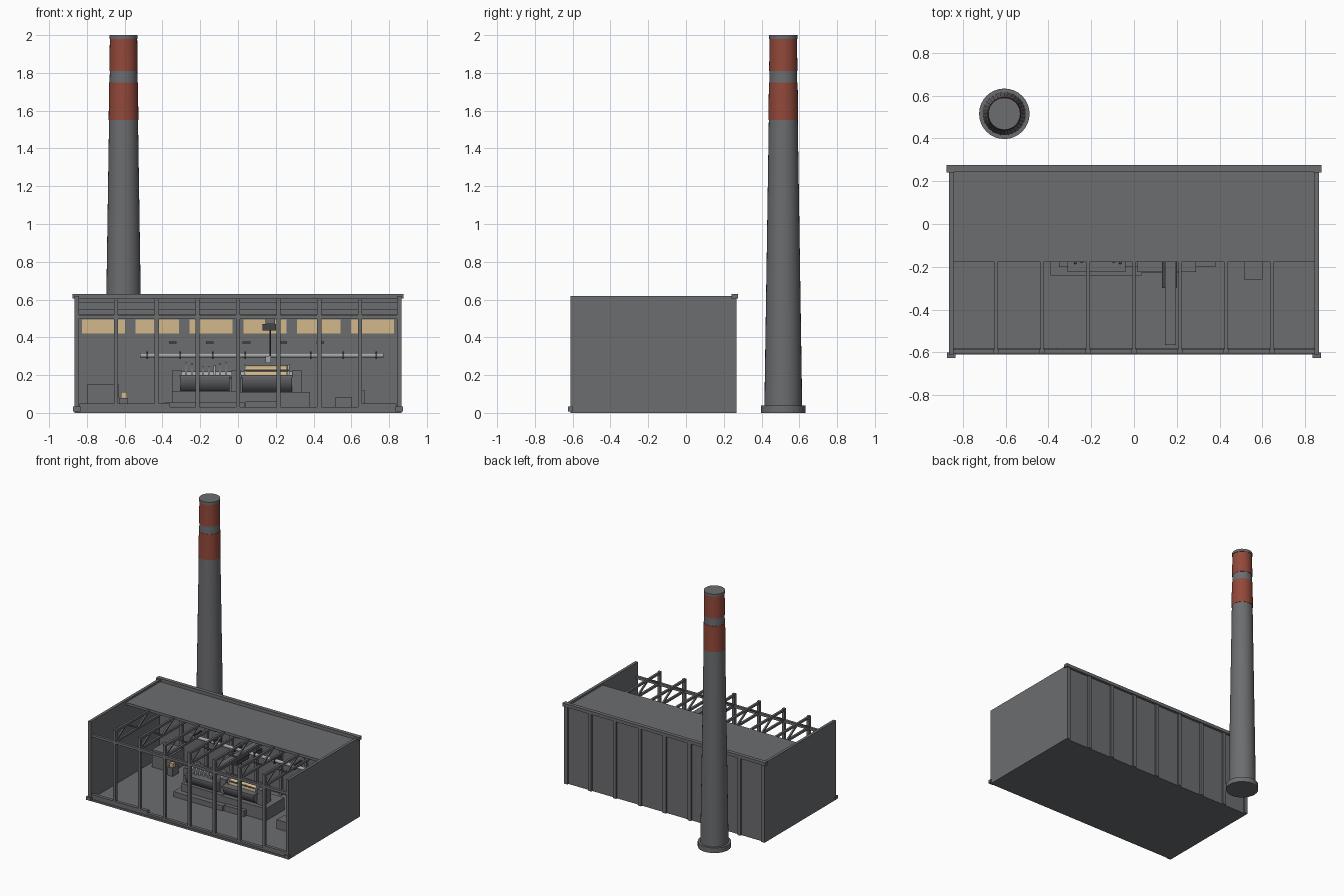
import bpy
import bmesh
import math
from mathutils import Vector

cube = bpy.data.objects.get("Cube")
if cube:
    bpy.data.objects.remove(cube, do_unlink=True)


def material(name, *rgb):
    mat = bpy.data.materials.new(name)
    mat.use_nodes = True
    color = (*rgb, 1)
    mat.diffuse_color = color
    mat.node_tree.nodes["Principled BSDF"].inputs["Base Color"].default_value = color
    return mat


GREY = material("concrete grey", .15, .153, .162)
RED = material("brick red", .29, .065, .042)
TAN = material("warm tan", .65, .48, .26)
STEEL = material("light steel", .38, .39, .41)
DARK = material("dark steel", .06, .06, .065)


def finish(name, bm, mat, smooth=False):
    bmesh.ops.recalc_face_normals(bm, faces=bm.faces)
    mesh = bpy.data.meshes.new(name)
    bm.to_mesh(mesh)
    bm.free()
    mesh.materials.append(mat)
    obj = bpy.data.objects.new(name, mesh)
    bpy.context.collection.objects.link(obj)
    if smooth:
        bpy.ops.object.select_all(action="DESELECT")
        obj.select_set(True)
        bpy.context.view_layer.objects.active = obj
        bpy.ops.object.shade_smooth_by_angle(angle=math.radians(35))
    return obj


def box(name, xs, ys, zs, mat=GREY):
    """Box given as low and high limits on each axis."""
    bm = bmesh.new()
    bmesh.ops.create_cube(bm, size=1)
    for v in bm.verts:
        for axis, (low, high) in enumerate((xs, ys, zs)):
            v.co[axis] = low if v.co[axis] < 0 else high
    return finish(name, bm, mat)


def tube(name, start, end, radius, mat=GREY, end_radius=None, sides=24):
    """Round bar or cone between two points."""
    start, end = Vector(start), Vector(end)
    axis = end - start
    bm = bmesh.new()
    bmesh.ops.create_cone(bm, cap_ends=True, segments=sides, radius1=radius,
                          radius2=radius if end_radius is None else end_radius,
                          depth=axis.length)
    bm.transform(axis.to_track_quat("Z", "Y").to_matrix().to_4x4())
    bmesh.ops.translate(bm, verts=bm.verts, vec=(start + end) / 2)
    return finish(name, bm, mat, True)


def strut(name, x, y0, z0, y1, z1, half=.008, mat=GREY):
    """Square bar lying in a plane across the hall."""
    along = Vector((0, y1 - y0, z1 - z0)).normalized()
    side = along.cross(Vector((1, 0, 0))) * half
    wide = Vector((half, 0, 0))
    bm = bmesh.new()
    a, b = Vector((x, y0, z0)), Vector((x, y1, z1))
    ring = [bm.verts.new(a + wide * i + side * j)
            for i, j in ((-1, -1), (1, -1), (1, 1), (-1, 1))]
    face = bm.faces.new(ring)
    new = bmesh.ops.extrude_face_region(bm, geom=[face])["geom"]
    bmesh.ops.translate(bm, verts=[g for g in new if isinstance(g, bmesh.types.BMVert)],
                        vec=b - a)
    bm.faces.new(ring) if not face.is_valid else None
    return finish(name, bm, mat)


def half_drum(name, xs, y, z, radius):
    """Lower half of a drum lying along x."""
    bm = bmesh.new()
    arc = [math.pi * (1 + i / 16) for i in range(17)]
    rings = [[bm.verts.new((x, y + radius * math.cos(a), z + radius * math.sin(a)))
              for a in arc] for x in xs]
    for ring in rings:
        bm.faces.new(ring)
    for i in range(len(arc)):
        j = (i + 1) % len(arc)
        bm.faces.new((rings[0][i], rings[0][j], rings[1][j], rings[1][i]))
    return finish(name, bm, GREY, True)


BAY = .215
FRONT, BACK, ROOF_EDGE = -.605, .255, -.178
TOP = .605

# Hall shell
box("floor_slab", (-.86, .86), (-.61, BACK), (0, .015))
box("back_wall", (-.86, .86), (.235, BACK), (0, TOP))
box("parapet", (-.873, .873), (.245, .275), (TOP, .63))
box("roof_slab", (-.845, .845), (ROOF_EDGE, .25), (.585, TOP))
box("wall_beam", (-.845, .845), (.21, .24), (.52, .55))
for label, s in (("left", 1), ("right", -1)):
    box(label + "_wall", sorted((s * .843, s * .865)), (-.612, BACK), (0, .62))
    box(label + "_corner_foot", sorted((s * .835, s * .873)), (-.625, -.6), (.008, .033))
    box(label + "_parapet_end", sorted((s * .838, s * .875)), (.24, .276), (TOP, .63))
box("front_rail", (-.845, .845), (FRONT, -.585), (.498, .518))
box("front_sill", (-.845, .845), (FRONT, -.58), (0, .03))
box("right_curb", (-.84, -.36), (FRONT, -.58), (.01, .05))
box("left_curb", (.65, .84), (FRONT, -.58), (.01, .05))

# Pilasters on the rear wall
for i in range(-4, 5):
    x = max(-.85, min(.85, i * BAY))
    box("rear_pilaster", (x - .014, x + .014), (.25, .268), (0, TOP))

# Columns and roof trusses
for i in range(-3, 4):
    x = i * BAY
    box("front_column", (x - .011, x + .011), (FRONT, -.583), (.01, TOP))
    box("rear_column", (x - .011, x + .011), (.215, .24), (.01, TOP))
    strut("top_chord", x, -.595, .594, .24, .594)
    strut("bottom_chord", x, -.595, .512, .24, .512)
    step = .139
    for k in range(6):
        y = -.595 + k * step
        ends = (.594, .512) if k % 2 else (.512, .594)
        strut("truss_diagonal", x, y, ends[0], y + step, ends[1], .006)

# Window panes along the inside of the rear wall
for i in range(6):
    x = (i - 2.5) * .285
    box("window_pane", (x - .114, x + .114), (.229, .237), (.42, .495), TAN)

# Steam pipe with clips, and small wall lamps
tube("steam_pipe", (-.52, .16, .305), (.77, .16, .305), .013, STEEL)
for i in range(8):
    x = -.48 + i * .173
    box("pipe_clip", (x - .004, x + .004), (.143, .235), (.285, .325), DARK)
for i in range(5):
    x = -.345 + i * .195
    box("wall_lamp", (x - .02, x + .02), (.2, .235), (.367, .377), DARK)

# Overhead crane
box("crane_girder", (.145, .197), (-.565, .2), (.47, .498))
box("crane_trolley", (.13, .2), (-.3, -.15), (.435, .47), DARK)
tube("crane_cable", (.17, -.2, .3), (.17, -.2, .44), .004, DARK, sides=8)
box("crane_hook", (.145, .175), (-.21, -.19), (.265, .3), STEEL)

# Machine plinths and bearing blocks
MY, MZ = -.12, .2
box("turbine_plinth", (-.39, .035), (-.24, .03), (.01, .055))
box("turbine_bed", (-.35, .0), (-.2, .02), (.05, .115))
box("generator_plinth", (.0, .38), (-.2, .03), (.01, .11))
box("generator_step", (.04, .215), (-.23, -.19), (.01, .06))
for x in (-.325, -.01, .31):
    box("bearing_block", (x - .025, x + .025), (MY - .05, MY + .05), (.1, .225))
tube("main_shaft", (-.34, MY, MZ), (.33, MY, MZ), .018, STEEL)

# Turbine with exposed blade discs
half_drum("turbine_casing", (-.305, -.045), MY, MZ, .1)
box("turbine_flange", (-.31, -.04), (MY - .104, MY + .104), (.19, MZ))
for i in range(8):
    x = -.28 + i * .03
    r = .042 + .026 * abs(i - 3.5) / 3.5
    tube("blade_disc", (x, MY, MZ), (x + .011, MY, MZ), r, STEEL)

# Generator with exposed windings
half_drum("generator_casing", (.02, .285), MY, MZ, .1)
box("generator_flange", (.015, .29), (MY - .104, MY + .104), (.19, MZ))
tube("generator_winding", (.04, MY, MZ), (.26, MY, MZ), .05, TAN)
for x in (.032, .262):
    tube("winding_ring", (x, MY, MZ), (x + .01, MY, MZ), .056, STEEL)
for y in (-.045, .045):
    tube("winding_bar", (.035, MY + y, .224), (.27, MY + y, .224), .006, GREY, sides=8)

# Cabinets and desk
box("control_cabinet", (-.8, -.63), (.08, .235), (.01, .15))
box("control_desk", (-.63, -.585), (.03, .1), (.01, .08))
box("desk_panel", (-.62, -.588), (.04, .07), (.08, .11), TAN)
box("pump_box", (.515, .6), (-.26, -.17), (.01, .085))
box("valve_box", (.65, .67), (.1, .2), (.01, .12))

# Chimney
CX, CY = -.606, .515


def stack(name, z0, z1, r0, r1, mat=GREY):
    tube(name, (CX, CY, z0), (CX, CY, z1), r0, mat, r1, 32)


stack("chimney_plinth", 0, .04, .118, .118)
stack("chimney_shaft", .04, 1.985, .1, .07)
stack("chimney_lower_band", 1.55, 1.75, .079, .076, RED)
stack("chimney_upper_band", 1.81, 1.98, .075, .0725, RED)
stack("chimney_cap", 1.98, 2, .075, .075)
